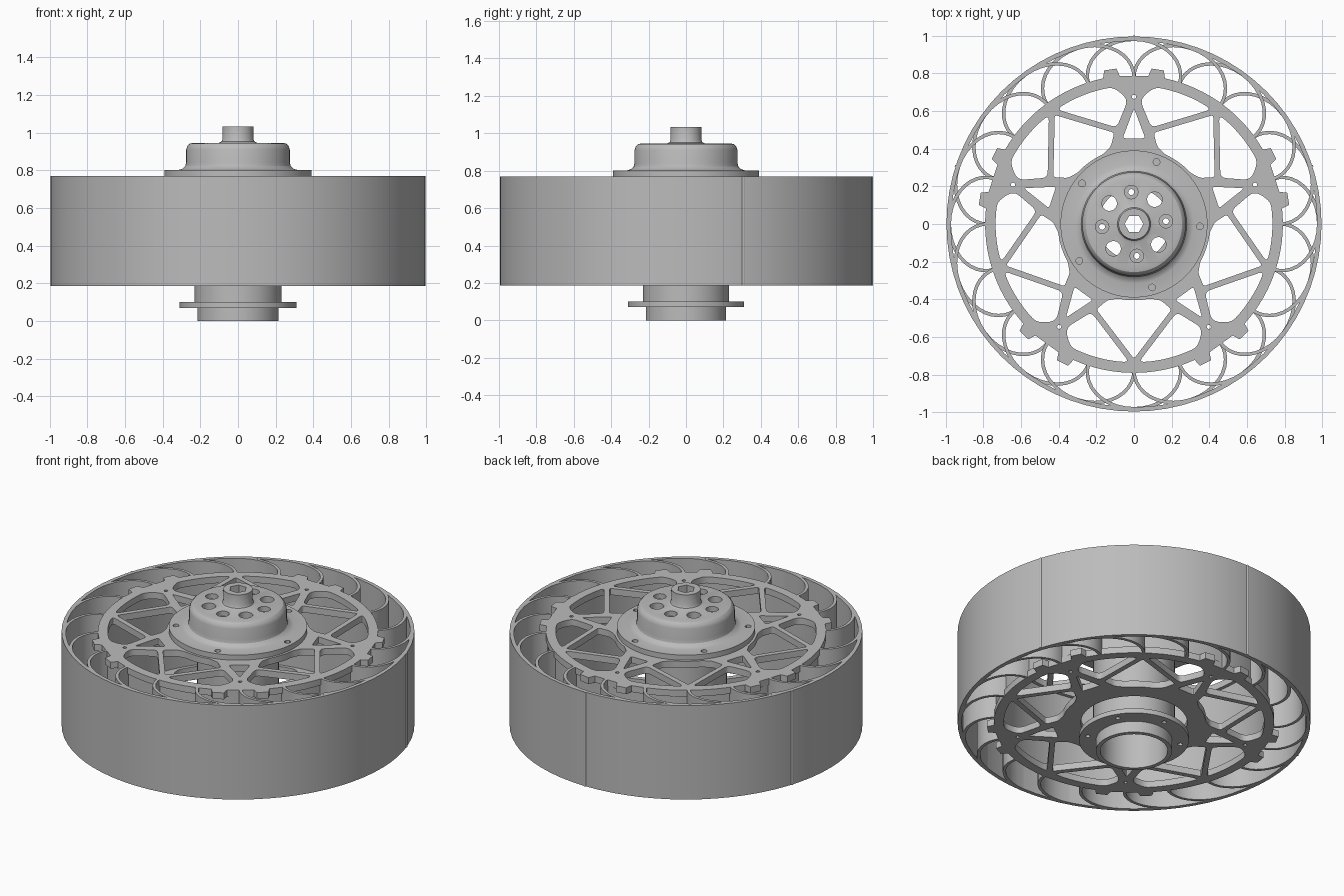
import bpy, bmesh, math
from math import sin, cos, radians, pi
from mathutils import Vector

cube = bpy.data.objects.get("Cube")
if cube:
    bpy.data.objects.remove(cube, do_unlink=True)

grey = bpy.data.materials.new("plain_grey")
grey.use_nodes = True
grey.diffuse_color = (0.5, 0.5, 0.5, 1)
grey.node_tree.nodes["Principled BSDF"].inputs["Base Color"].default_value = (0.5, 0.5, 0.5, 1)

ARMS = [18 + 72 * k for k in range(5)]
BOTTOM, TOP = 0.185, 0.77
MIDDLE = (BOTTOM + TOP) / 2


def select(ob):
    bpy.ops.object.select_all(action='DESELECT')
    ob.select_set(True)
    bpy.context.view_layer.objects.active = ob


def polar(r, deg):
    return Vector((r * cos(radians(deg)), r * sin(radians(deg))))


def turn(pts, deg):
    a = radians(deg)
    return [Vector((p[0] * cos(a) - p[1] * sin(a), p[0] * sin(a) + p[1] * cos(a))) for p in pts]


def circle(r, n=64, centre=(0, 0)):
    return [polar(r, 360 * i / n) + Vector(centre) for i in range(n)]


def rounded(pts, rad):
    # soften every corner of a polygon
    pts = [Vector(p) for p in pts]
    out = []
    for i, p in enumerate(pts):
        a, b = pts[i - 1] - p, pts[(i + 1) % len(pts)] - p
        s = p + a.normalized() * min(rad, a.length * 0.45)
        e = p + b.normalized() * min(rad, b.length * 0.45)
        for t in (0, 0.25, 0.5, 0.75, 1):
            out.append(s * (1 - t) ** 2 + p * 2 * t * (1 - t) + e * t * t)
    return out


def slab(name, loops, z0, z1):
    # filled flat outline with holes, given thickness
    cu = bpy.data.curves.new(name, 'CURVE')
    cu.dimensions = '2D'
    cu.fill_mode = 'BOTH'
    cu.extrude = (z1 - z0) / 2
    for loop in loops:
        sp = cu.splines.new('POLY')
        sp.points.add(len(loop) - 1)
        for pt, p in zip(sp.points, loop):
            pt.co = (p[0], p[1], 0, 1)
        sp.use_cyclic_u = True
    ob = bpy.data.objects.new(name, cu)
    bpy.context.collection.objects.link(ob)
    ob.location.z = (z0 + z1) / 2
    select(ob)
    bpy.ops.object.convert(target='MESH')
    ob = bpy.context.object
    ob.data.materials.clear()
    ob.data.materials.append(grey)
    return ob


def lathe(name, profile, n=72):
    # closed (radius, height) profile spun about z
    bm = bmesh.new()
    rings = [[bm.verts.new((*polar(r, 360 * i / n), z)) for r, z in profile] for i in range(n)]
    m = len(profile)
    for i in range(n):
        a, b = rings[i], rings[(i + 1) % n]
        for j in range(m):
            bm.faces.new((a[j], b[j], b[(j + 1) % m], a[(j + 1) % m]))
    bmesh.ops.recalc_face_normals(bm, faces=bm.faces)
    me = bpy.data.meshes.new(name)
    bm.to_mesh(me)
    bm.free()
    me.materials.append(grey)
    ob = bpy.data.objects.new(name, me)
    bpy.context.collection.objects.link(ob)
    return ob


def smooth(ob):
    select(ob)
    bpy.ops.object.shade_smooth_by_angle(angle=radians(30))


def cut(ob, loops, z0, z1):
    # drill outlines through an object
    cutter = slab("cutter", loops, z0, z1)
    cutter.hide_render = True
    bm = bmesh.new()
    bm.from_mesh(cutter.data)
    bmesh.ops.remove_doubles(bm, verts=bm.verts, dist=0.0001)
    bmesh.ops.recalc_face_normals(bm, faces=bm.faces)
    bm.to_mesh(cutter.data)
    bm.free()
    mod = ob.modifiers.new("holes", 'BOOLEAN')
    mod.operation = 'DIFFERENCE'
    mod.solver = 'EXACT'
    mod.object = cutter
    select(ob)
    bpy.ops.object.modifier_apply(modifier=mod.name)
    bpy.data.objects.remove(cutter, do_unlink=True)


# outer band with thin seams
smooth(lathe("outer_band", [(0.972, BOTTOM), (0.995, BOTTOM), (0.995, TOP), (0.972, TOP)]))
seam = [(0.985, -0.012), (1.0, -0.004), (1.0, 0.004), (0.985, 0.012)]
slab("band_seams", [turn(seam, a) for a in ARMS[:3]], BOTTOM, TOP)

# inner drum wall
smooth(lathe("drum_wall", [(0.755, 0.19), (0.782, 0.19), (0.782, 0.765), (0.755, 0.765)]))


# curved flexible vanes, mirrored between the two layers
def vane(foot, side):
    mid = [polar(0.775 + 0.205 * sin(t * pi / 20), foot + side * 18 * (1 - cos(t * pi / 20)))
           for t in range(11)]
    left, right = [], []
    for i, p in enumerate(mid):
        d = (mid[min(i + 1, 10)] - mid[max(i - 1, 0)]).normalized() * 0.009
        left.append(p + Vector((-d.y, d.x)))
        right.append(p - Vector((-d.y, d.x)))
    return left + right[::-1]


for name, side, z0, z1 in (("lower_vanes", -1, BOTTOM, MIDDLE), ("upper_vanes", 1, MIDDLE, TOP)):
    smooth(slab(name, [vane(18 * k, side) for k in range(20)], z0, z1))

# side plates: tabbed rim, five split arms and V braces
rim = []
for a in ARMS:
    for off, r in ((-12, 0.79), (-11, 0.83), (-6.5, 0.83), (-5.5, 0.79),
                   (5.5, 0.79), (6.5, 0.83), (11, 0.83), (12, 0.79)):
        rim.append(polar(r, a + off))
    rim += [polar(0.79, a + off) for off in range(16, 60, 4)]

side_window = [(0.512, 0.092), (0.648, 0.036), (0.685, 0.055)]
side_window += [polar(0.735, d) for d in (9, 14, 19, 24, 29)] + [(0.608, 0.41)]
middle_window = [(0.715, 0), (0.453, 0.2), (0.405, 0.142)]
middle_window += [polar(0.405, d) for d in (12, 6, 0, -6, -12)]
middle_window += [(0.405, -0.142), (0.453, -0.2)]
arm_window = [(0.615, 0), (0.455, 0.06), (0.455, -0.06)]

holes = []
for a in ARMS:
    holes.append(turn(rounded(side_window, 0.03), a))
    holes.append(turn(rounded([(u, -v) for u, v in side_window], 0.03), a))
    holes.append(turn(rounded(middle_window, 0.015), a + 36))
    holes.append(turn(rounded(arm_window, 0.015), a))
    holes.append(circle(0.011, 12, polar(0.675, a)))
for name, z0, z1 in (("lower_plate", BOTTOM, BOTTOM + 0.04), ("upper_plate", TOP - 0.04, TOP)):
    smooth(slab(name, [rim, circle(0.3)] + holes, z0, z1))

# hub: hollow barrel, lower flange, top flange, domed cap and neck
hub_profile = [(0.19, 0), (0.215, 0), (0.215, 0.07), (0.31, 0.07), (0.31, 0.1),
               (0.23, 0.1), (0.23, 0.77), (0.39, 0.77), (0.39, 0.802), (0.315, 0.802),
               (0.295, 0.808), (0.28, 0.822), (0.275, 0.842), (0.275, 0.91), (0.268, 0.93),
               (0.255, 0.942), (0.235, 0.946), (0.1, 0.946), (0.088, 0.952), (0.082, 0.965),
               (0.082, 1.033), (0.035, 1.033), (0.035, 0.88), (0.19, 0.88)]
hub = lathe("hub", hub_profile)
cut(hub, [circle(0.05, 6)], 0.85, 1.1)
cut(hub, [circle(0.04, 20, polar(0.17, 50 + 90 * k)) for k in range(4)], 0.84, 1.0)
cut(hub, [circle(0.036, 20, polar(0.17, 5 + 90 * k)) for k in range(4)], 0.915, 1.0)
cut(hub, [circle(0.016, 12, polar(0.17, 5 + 90 * k)) for k in range(4)], 0.85, 1.0)
cut(hub, [circle(0.018, 12, polar(0.35, 72 * k - 2)) for k in range(5)], 0.75, 0.85)
cut(hub, [circle(0.014, 12, polar(0.265, 60 * k + 30)) for k in range(6)], 0.05, 0.15)
smooth(hub)
